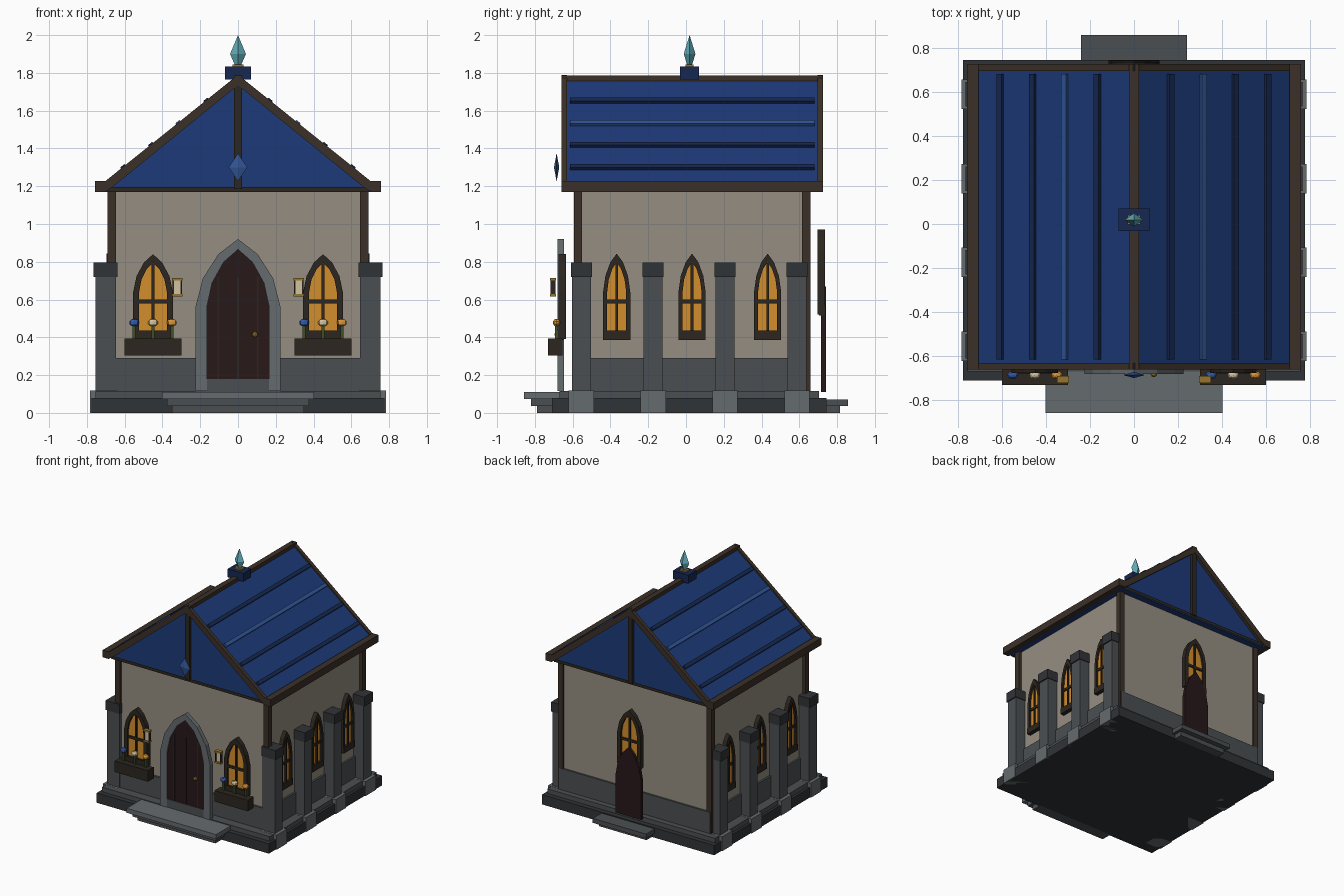
import bpy, bmesh, math
from mathutils import Matrix, Vector

if "Cube" in bpy.data.objects:
    bpy.data.objects.remove(bpy.data.objects["Cube"])

COLORS = {
    "plaster": (.30, .27, .22), "blue": (.012, .042, .19), "navy": (.008, .02, .08),
    "light_blue": (.03, .09, .3), "timber": (.045, .03, .021), "dark_wood": (.025, .019, .014),
    "stone": (.07, .078, .085), "dark_stone": (.03, .033, .037), "pale_stone": (.13, .145, .155),
    "glow": (.65, .27, .025), "door": (.02, .009, .01), "gold": (.3, .18, .03),
    "cream": (.65, .55, .35), "green": (.05, .08, .02), "crystal": (.12, .42, .48),
    "petal_blue": (.03, .1, .4), "orange": (.7, .3, .04),
}
MATS = {}


def finish(name, bm, mat):
    bmesh.ops.recalc_face_normals(bm, faces=bm.faces)
    me = bpy.data.meshes.new(name)
    bm.to_mesh(me)
    bm.free()
    if mat not in MATS:
        MATS[mat] = bpy.data.materials.new(mat)
        MATS[mat].diffuse_color = (*COLORS[mat], 1)
    me.materials.append(MATS[mat])
    ob = bpy.data.objects.new(name, me)
    bpy.context.collection.objects.link(ob)
    return ob


def box(name, x, y, z, mat, turn=0):
    """Box from (min, max) ranges, optionally turned about y."""
    bm = bmesh.new()
    bmesh.ops.create_cube(bm, size=1)
    bm.transform(Matrix.Diagonal((x[1] - x[0], y[1] - y[0], z[1] - z[0], 1)))
    mid = Vector([(a + b) / 2 for a, b in (x, y, z)])
    bm.transform(Matrix.Translation(mid) @ Matrix.Rotation(turn, 4, 'Y'))
    return finish(name, bm, mat)


def prism(name, pts, d0, d1, mat, side=False):
    """Extrude a (u, z) outline in depth: along y, or along x for side walls."""
    bm = bmesh.new()
    put = (lambda u, d, z: (d, u, z)) if side else (lambda u, d, z: (u, d, z))
    f = bm.faces.new([bm.verts.new(put(u, d0, z)) for u, z in pts])
    r = bmesh.ops.extrude_face_region(bm, geom=[f])
    vs = [g for g in r["geom"] if isinstance(g, bmesh.types.BMVert)]
    bmesh.ops.translate(bm, verts=vs, vec=put(0, d1 - d0, 0))
    return finish(name, bm, mat)


def arch(c, w, z0, zs, zt):
    """Pointed arch outline with faceted shoulders."""
    half = [(w, z0)] + [(w * a, zs + (zt - zs) * b) for a, b in ((1, 0), (.83, .42), (.46, .78))]
    return ([(c + u, z) for u, z in half] + [(c, zt)]
            + [(c - u, z) for u, z in reversed(half)])


def window(name, c, w, z0, zs, zt, d, out, side=False):
    """Glowing pane, pointed frame, cross bars and sill; out is the outward sign."""
    t = w * .3
    pane = arch(c, w - t, z0, zs, zt - .045)
    prism(name + "_pane", pane, d, d + out * .015, "glow", side)
    prism(name + "_frame", arch(c, w, z0, zs, zt) + pane[::-1],
          d - out * .01, d + out * .03, "dark_wood", side)
    bars = ((c - .007, c + .007, z0, zt - .05),
            (c - w + t, c + w - t, z0 + .19, z0 + .21), (c - w, c + w, z0 - .005, z0 + .045))
    for k, (a, b, l, h) in enumerate(bars):
        prism(name + ("_mullion", "_crossbar", "_sill")[k], [(a, l), (b, l), (b, h), (a, h)],
              d, d + out * (.025, .025, .034)[k], "dark_wood", side)


# Foundation and steps (the front steps widen upwards)
box("foundation", (-.775, .775), (-.71, .745), (0, .08), "dark_stone")
box("foundation_top", (-.755, .755), (-.67, .705), (.08, .117), "stone")
for i, (hw, y0, y1) in enumerate(((.35, -.79, -.70), (.375, -.82, -.70), (.402, -.857, -.67))):
    box("front_step", (-hw, hw), (y0, y1), (.037 * i, .037 * i + .037), "pale_stone" if i == 2 else "stone")
for i, (hw, y1) in enumerate(((.215, .815), (.24, .857))):
    box("back_step", (-hw, hw), (.72, y1), (.036 * i, .036 * i + .036), "stone")

# Walls, stone skirting and corner posts
box("walls", (-.665, .665), (-.58, .645), (.11, 1.18), "plaster")
box("stone_skirting", (-.68, .68), (-.597, .66), (.11, .29), "stone")
for s in (-1, 1):
    for y in (-.572, .636):
        box("corner_post", sorted((s * .645, s * .69)), (y - .022, y + .022), (.11, 1.18), "timber")

# Buttresses and side windows
for s in (-1, 1):
    for y in (-.554, -.174, .206, .588):
        box("buttress", sorted((s * .645, s * .755)), (y - .05, y + .05), (.1, .73), "stone")
        box("buttress_cap", sorted((s * .638, s * .765)), (y - .056, y + .056), (.72, .797), "dark_stone")
        box("buttress_foot", sorted((s * .64, s * .783)), (y - .067, y + .067), (0, .118), "pale_stone")
    for y in (-.367, .032, .432):
        window("side_window", y, .072, .39, .64, .843, s * .667, s, True)

# Front windows with flower boxes and lanterns
for s in (-1, 1):
    c = s * .45
    window("front_window", c, .105, .39, .64, .84, -.645, -1)
    box("flower_box", (c - .15, c + .15), (-.73, -.655), (.305, .395), "dark_wood")
    for dx, col in ((-.1, "petal_blue"), (0, "cream"), (.1, "orange")):
        box("flower_stem", (c + dx - .008, c + dx + .008), (-.693, -.677), (.39, .47), "green")
        bm = bmesh.new()
        bmesh.ops.create_uvsphere(bm, u_segments=8, v_segments=5, radius=.027)
        bm.transform(Matrix.Translation((c + dx, -.685, .478)) @ Matrix.Diagonal((1, .75, .75, 1)))
        finish("flower_head", bm, col)
    x = s * .322
    box("lantern_glass", (x - .018, x + .018), (-.715, -.695), (.625, .705), "cream")
    for z in (.615, .7):
        box("lantern_cap", (x - .027, x + .027), (-.721, -.689), (z, z + .014), "gold")
    for e in (-.021, .021):
        box("lantern_bar", (x + e - .004, x + e + .004), (-.718, -.692), (.62, .71), "dark_wood")

# Front door with stone surround
inner = arch(0, .165, .18, .56, .865)
prism("front_door", inner, -.668, -.645, "door")
prism("door_surround", arch(0, .225, .115, .56, .92) + [(-.165, .115)] + inner[::-1] + [(.165, .115)],
      -.68, -.645, "pale_stone")
box("door_threshold", (-.17, .17), (-.675, -.645), (.115, .18), "stone")
for x in (-.105, 0, .105):
    box("door_plank_seam", (x - .004, x + .004), (-.672, -.66), (.18, .72), "dark_wood")
bm = bmesh.new()
bmesh.ops.create_uvsphere(bm, u_segments=8, v_segments=5, radius=.016)
bm.transform(Matrix.Translation((.09, -.68, .415)))
finish("door_knob", bm, "gold")

# Back window and back door
window("back_window", 0, .105, .52, .77, .97, .705, 1)
prism("back_door", arch(0, .115, .11, .42, .67), .715, .742, "door")

# Roof body, gable trim, king posts, ridge and eaves
prism("roof", [(-.71, 1.17), (.71, 1.17), (.71, 1.21), (0, 1.775), (-.71, 1.21)], -.635, .7, "blue")
chevron = [(-.705, 1.17), (-.705, 1.225), (0, 1.79), (.705, 1.225), (.705, 1.17), (.665, 1.195),
           (0, 1.735), (-.665, 1.195)]
for y0, y1 in ((-.66, -.63), (.695, .725)):
    prism("gable_rafters", chevron, y0, y1, "timber")
    box("king_post", (-.02, .02), (y0 + .005, y1 - .005), (1.185, 1.76), "dark_wood")
    box("tie_beam", (-.69, .69), (y0 + .015, y1 - .015), (1.17, 1.195), "dark_wood")
box("ridge_beam", (-.022, .022), (-.66, .725), (1.75, 1.787), "timber")
for s in (-1, 1):
    box("eave_beam", sorted((s * .705, s * .757)), (-.66, .725), (1.17, 1.228), "timber")
    for i, x in enumerate((.165, .313, .458, .605)):
        z = 1.783 - .8 * x
        box("roof_batten", (s * x - .014, s * x + .014), (-.615, .68), (z - .012, z + .012),
            "light_blue" if i == 1 else "navy", s * math.atan(.8))

# Gable diamond: flattened bipyramid
bm = bmesh.new()
for sign in (1, -1):
    bmesh.ops.create_cone(bm, segments=4, radius1=.05, radius2=0, depth=.075,
                          matrix=Matrix.Scale(sign, 4, (0, 0, 1)) @ Matrix.Translation((0, 0, .0375)))
bm.transform(Matrix.Translation((0, -.685, 1.3)) @ Matrix.Diagonal((1, .28, 1, 1)))
finish("gable_diamond", bm, "light_blue")

# Ridge finial: block, collar and crystal
box("finial_block", (-.07, .07), (-.032, .07), (1.765, 1.833), "navy")
box("finial_collar", (-.03, .03), (-.003, .041), (1.833, 1.845), "gold")
bm = bmesh.new()
for r1, r2, z0, z1 in ((.018, .042, 1.845, 1.9), (.042, 0, 1.9, 2)):
    bmesh.ops.create_cone(bm, cap_ends=False, segments=4, radius1=r1, radius2=r2, depth=z1 - z0,
                          matrix=Matrix.Translation((0, 0, (z0 + z1) / 2)))
bmesh.ops.remove_doubles(bm, verts=bm.verts, dist=.0005)
bm.transform(Matrix.Translation((0, .019, 0)) @ Matrix.Diagonal((1, .74, 1, 1)))
finish("finial_crystal", bm, "crystal")

for m in bpy.data.materials:
    if m.users and not m.is_grease_pencil:
        m.use_nodes = True
        m.node_tree.nodes["Principled BSDF"].inputs["Base Color"].default_value = m.diffuse_color
